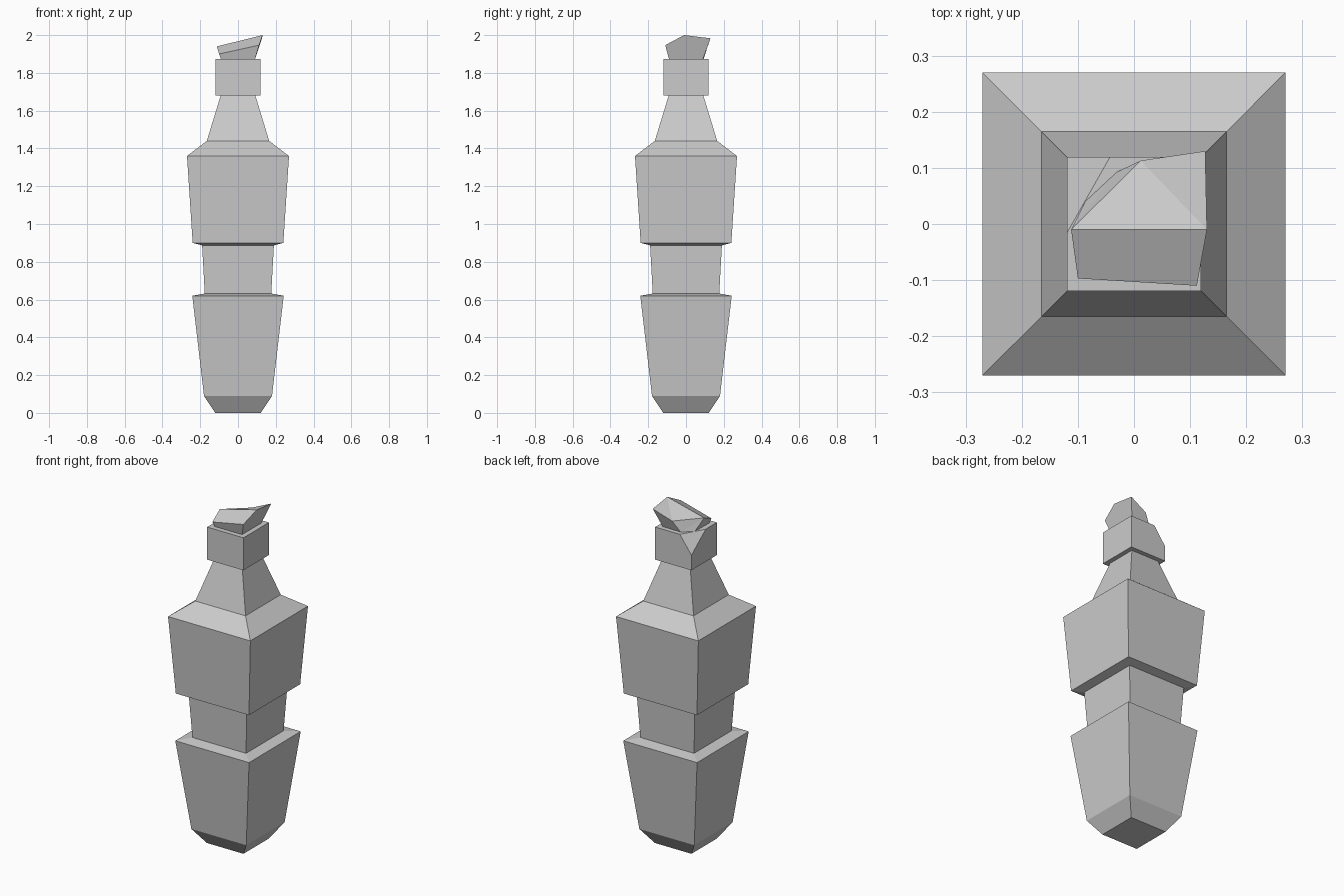
import bpy, bmesh
from mathutils import Vector

if "Cube" in bpy.data.objects:
    bpy.data.objects.remove(bpy.data.objects["Cube"])


def make_object(name, bm):
    bmesh.ops.recalc_face_normals(bm, faces=bm.faces[:])
    mesh = bpy.data.meshes.new(name)
    bm.to_mesh(mesh)
    bm.free()
    obj = bpy.data.objects.new(name, mesh)
    bpy.context.collection.objects.link(obj)
    return obj


def square_loft(profile):
    """Stack square rings given as (half width, height) and cap both ends."""
    bm = bmesh.new()
    corners = [(-1, -1), (1, -1), (1, 1), (-1, 1)]
    rings = [[bm.verts.new((x * w, y * w, z)) for x, y in corners] for w, z in profile]
    for a, b in zip(rings, rings[1:]):
        for i in range(4):
            j = (i + 1) % 4
            bm.faces.new((a[i], a[j], b[j], b[i]))
    bm.faces.new(rings[0])
    bm.faces.new(rings[-1])
    return bm


# Tapered body: foot, lower block, waist, upper block, shoulder and neck
make_object("body", square_loft([
    (0.12, 0), (0.18, 0.09), (0.242, 0.62), (0.176, 0.632), (0.19, 0.887),
    (0.24, 0.9), (0.27, 1.36), (0.165, 1.44), (0.092, 1.68)]))

# Collar block with its back left corner chipped off
bm = square_loft([(0.119, 1.68), (0.119, 1.873)])
p, q, r = Vector((-0.043, 0.119, 1.873)), Vector((-0.119, 0.119, 1.77)), Vector((-0.119, -0.015, 1.873))
normal = (q - p).cross(r - p)
if normal.dot(Vector((-1, 1, 1))) < 0:
    normal.negate()
bmesh.ops.bisect_plane(bm, geom=bm.verts[:] + bm.edges[:] + bm.faces[:],
                       plane_co=p, plane_no=normal, clear_outer=True)
bmesh.ops.holes_fill(bm, edges=[e for e in bm.edges if e.is_boundary], sides=0)
make_object("collar", bm)

# Broken flared tip: narrow base, ridge across the middle, chip continuing at the back left
bm = bmesh.new()
v = [bm.verts.new(c) for c in [
    (-0.09, -0.09, 1.873), (0.09, -0.09, 1.873), (0.09, 0.09, 1.873),
    (-0.03, 0.093, 1.873), (-0.087, 0.04, 1.873),
    (-0.10, -0.097, 1.90), (0.112, -0.11, 1.947), (0.13, -0.01, 2.0),
    (0.127, 0.13, 1.983), (0.012, 0.113, 1.935), (-0.112, -0.01, 1.94)]]
for face in [(0, 4, 3, 2, 1), (0, 1, 6, 5), (1, 2, 8, 7, 6), (2, 3, 9, 8),
             (0, 5, 10, 4), (5, 6, 7, 10), (10, 7, 9), (7, 8, 9), (10, 9, 3), (10, 3, 4)]:
    bm.faces.new([v[i] for i in face])
make_object("broken_tip", bm)
